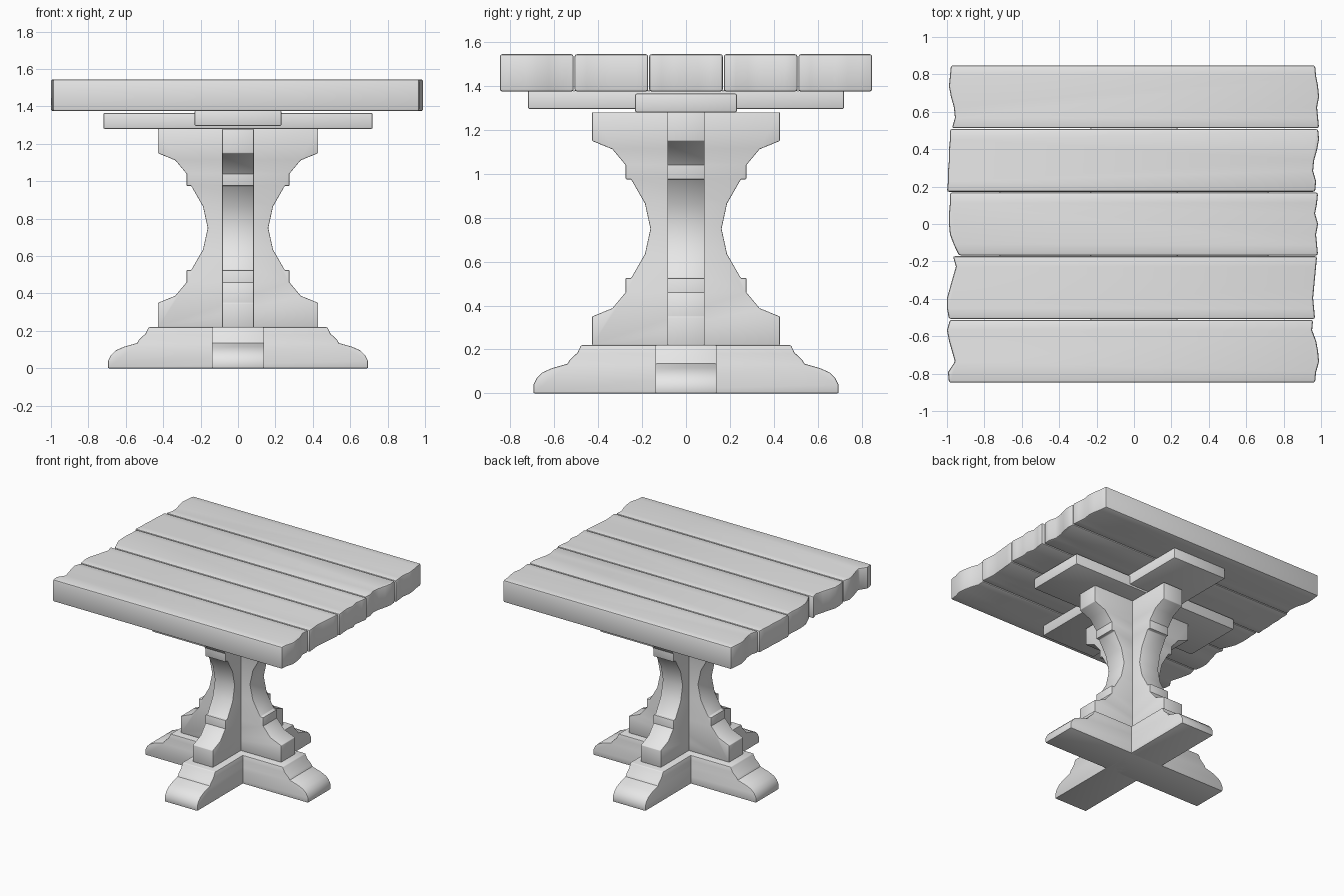
import bpy
import bmesh
from math import pi
from mathutils import Matrix, Vector

if "Cube" in bpy.data.objects:
    bpy.data.objects.remove(bpy.data.objects["Cube"], do_unlink=True)

# One plain grey for the whole table
GREY = (0.8, 0.8, 0.8, 1)
wood = bpy.data.materials.new("plain grey")
wood.use_nodes = True
wood.diffuse_color = GREY
wood.node_tree.nodes["Principled BSDF"].inputs["Base Color"].default_value = GREY


def prism(name, outline, depth, bevel, transform=Matrix()):
    """Extrude an outline of 3D points along a vector, soften its sharp edges."""
    bm = bmesh.new()
    face = bm.faces.new([bm.verts.new(p) for p in outline])
    grown = bmesh.ops.extrude_face_region(bm, geom=[face])["geom"]
    moved = [v for v in grown if isinstance(v, bmesh.types.BMVert)]
    bmesh.ops.translate(bm, verts=moved, vec=depth)
    # keep the starting cap if the extrusion dropped it
    if not any(set(f.verts).isdisjoint(moved) for f in bm.faces):
        bm.faces.new([v for v in bm.verts if v not in moved])
    bmesh.ops.recalc_face_normals(bm, faces=bm.faces)
    sharp = [e for e in bm.edges if e.calc_face_angle(0) > 0.8]
    bmesh.ops.bevel(bm, geom=sharp, offset=bevel, segments=2, profile=0.5,
                    affect='EDGES', clamp_overlap=True)
    bm.transform(transform)
    mesh = bpy.data.meshes.new(name)
    bm.to_mesh(mesh)
    bm.free()
    mesh.materials.append(wood)
    obj = bpy.data.objects.new(name, mesh)
    bpy.context.collection.objects.link(obj)
    bpy.ops.object.select_all(action='DESELECT')
    obj.select_set(True)
    bpy.context.view_layer.objects.active = obj
    bpy.ops.object.shade_smooth_by_angle(angle=0.6)
    return obj


def beam(name, side, half_width, bevel, turned):
    """Mirror a right-hand (x, z) profile and extrude it into a beam."""
    full = side + [(-x, z) for x, z in reversed(side)]
    outline = [Vector((x, -half_width, z)) for x, z in full]
    turn = Matrix.Rotation(pi / 2 if turned else 0, 4, 'Z')
    return prism(name, outline, Vector((0, 2 * half_width, 0)), bevel, turn)


# Moulded foot profile
foot = [(0.695, 0), (0.695, 0.04), (0.68, 0.07), (0.655, 0.095), (0.61, 0.115),
        (0.54, 0.135), (0.53, 0.152), (0.495, 0.185), (0.478, 0.22)]

# Pedestal profile: lower half, mirrored about the waist
WAIST = 0.75
lower = [(0.428, 0.22), (0.428, 0.35), (0.335, 0.388), (0.275, 0.46),
         (0.275, 0.525), (0.25, 0.525), (0.187, 0.635)]
pedestal = (lower + [(0.162, WAIST)]
            + [(x, 2 * WAIST - z) for x, z in reversed(lower)])
pedestal = [(x, min(z, 1.29)) for x, z in pedestal]

# Crossed feet, pedestal panels and cleats
for turned, label in ((False, "crosswise"), (True, "lengthwise")):
    beam(label + "_foot", foot, 0.14, 0.006, turned)
    beam(label + "_pedestal", pedestal, 0.085, 0.004, turned)
    low = 1.295 if turned else 1.28
    beam(label + "_cleat", [(0.72, low), (0.72, low + 0.085)], 0.232, 0.008, turned)

# Tabletop planks, back to front: how far each rough end is worn back
STEP = 0.0053
worn_ends = [
    ("4324785", "6532432"),
    ("3322110", "3247856"),
    ("332237c", "3463543"),
    ("6963002", "4567876"),
    ("3025812", "8953256"),
]
WIDTH = 0.34
BOTTOM, TOP = 1.375, 1.545
for i, ends in enumerate(worn_ends):
    back = WIDTH * (2.5 - i) - 0.002
    length = WIDTH - 0.004
    outline = []
    for sign, marks in zip((-1, 1), ends):
        edge = [Vector((sign * (1 - STEP * int(m, 16)),
                        back - length * k / (len(marks) - 1), BOTTOM))
                for k, m in enumerate(marks)]
        outline += edge if sign < 0 else edge[::-1]
    prism(f"plank_{i + 1}", outline, Vector((0, 0, TOP - BOTTOM)), 0.011)
